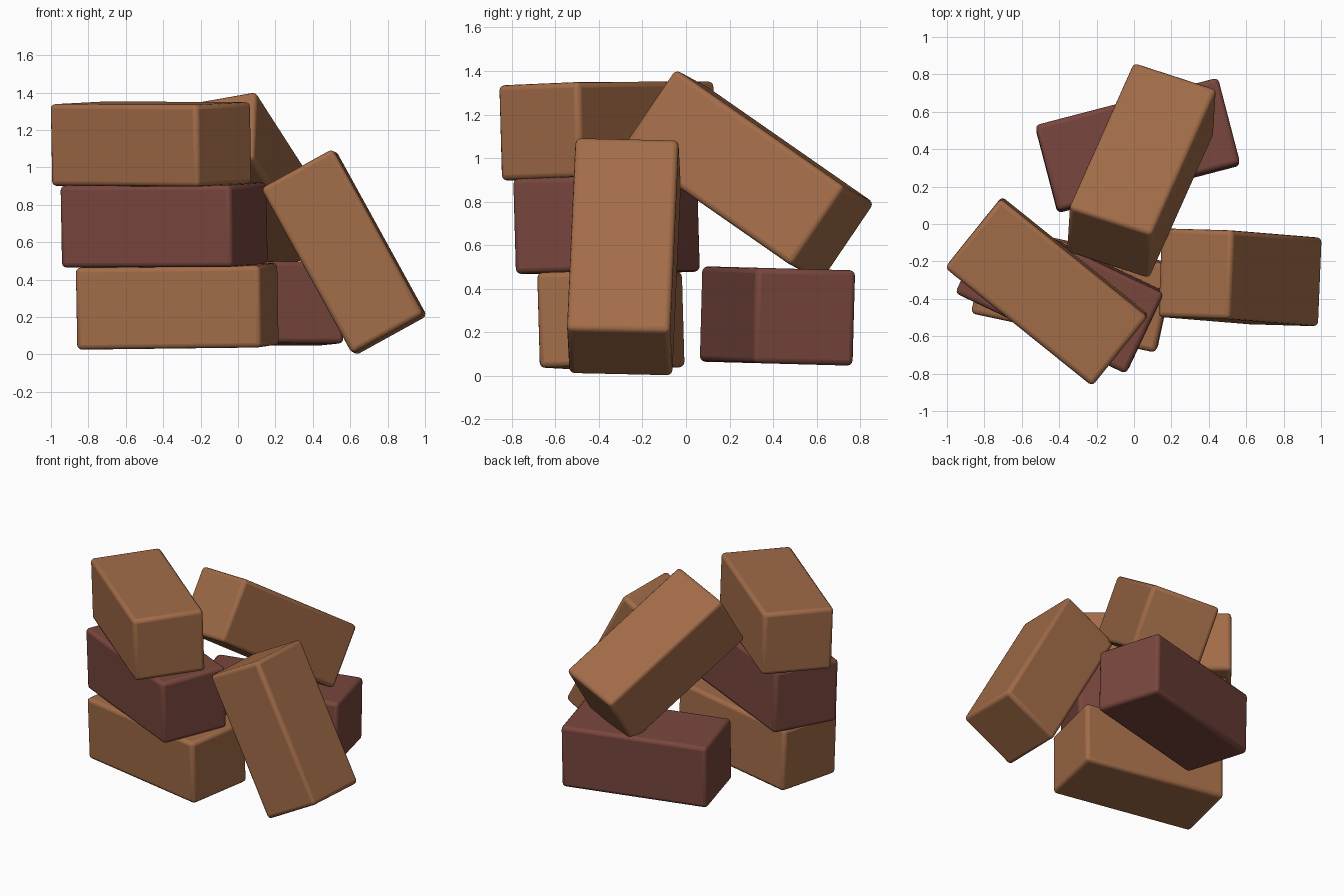
import bpy, math
from mathutils import Vector, Matrix

if "Cube" in bpy.data.objects:
    bpy.data.objects.remove(bpy.data.objects["Cube"])

LENGTH, WIDTH, HEIGHT = 1.01, 0.475, 0.438


def material(name, rgb):
    m = bpy.data.materials.new(name)
    m.diffuse_color = (*rgb, 1)
    m.use_nodes = True
    m.node_tree.nodes["Principled BSDF"].inputs["Base Color"].default_value = m.diffuse_color
    return m


tan = material("tan_clay", (0.36, 0.15, 0.065))
red = material("red_clay", (0.19, 0.062, 0.047))


def brick(name, centre, along, up, mat):
    """Rounded brick whose length follows `along` and whose top faces `up`."""
    z = Vector(up).normalized()
    x = Vector(along)
    x = (x - z * x.dot(z)).normalized()
    y = z.cross(x)
    bpy.ops.mesh.primitive_cube_add(size=1)
    ob = bpy.context.object
    ob.name = name
    ob.data.transform(Matrix.Diagonal((LENGTH, WIDTH, HEIGHT, 1)))
    rot = Matrix((x, y, z)).transposed().to_4x4()
    ob.matrix_world = Matrix.Translation(centre) @ rot
    ob.data.materials.append(mat)
    bev = ob.modifiers.new("soft_edges", 'BEVEL')
    bev.width = 0.025
    bev.segments = 3
    bpy.ops.object.shade_smooth_by_angle(angle=math.radians(35))
    return ob


def yaw(deg):
    a = math.radians(deg)
    return (math.cos(a), math.sin(a), 0)


# twisted stack of three
lean = (-0.018, -0.028, 1)
brick("stack_bottom_brick", (-0.325, -0.345, 0.257), yaw(-12), lean, tan)
brick("stack_middle_brick", (-0.395, -0.365, 0.692), yaw(-25.3), lean, red)
brick("stack_top_brick", (-0.465, -0.36, 1.125), yaw(-38.8), lean, tan)

# brick lying flat behind the stack
brick("back_flat_brick", (0.02, 0.42, 0.275), yaw(14.6), (0.0, 0.027, 1), red)

# brick leaning on the right side
brick("side_leaning_brick", (0.567, -0.285, 0.547), (0.49, -0.04, -0.89),
      Vector((0.49, -0.04, -0.89)).cross(Vector((0.04, 0.999, -0.02))), tan)

# brick propped between the stack and the back brick
brick("back_leaning_brick", (0.04, 0.286, 0.92), (0.34, 0.76, -0.53),
      (0.035, 0.56, 0.827), tan)
